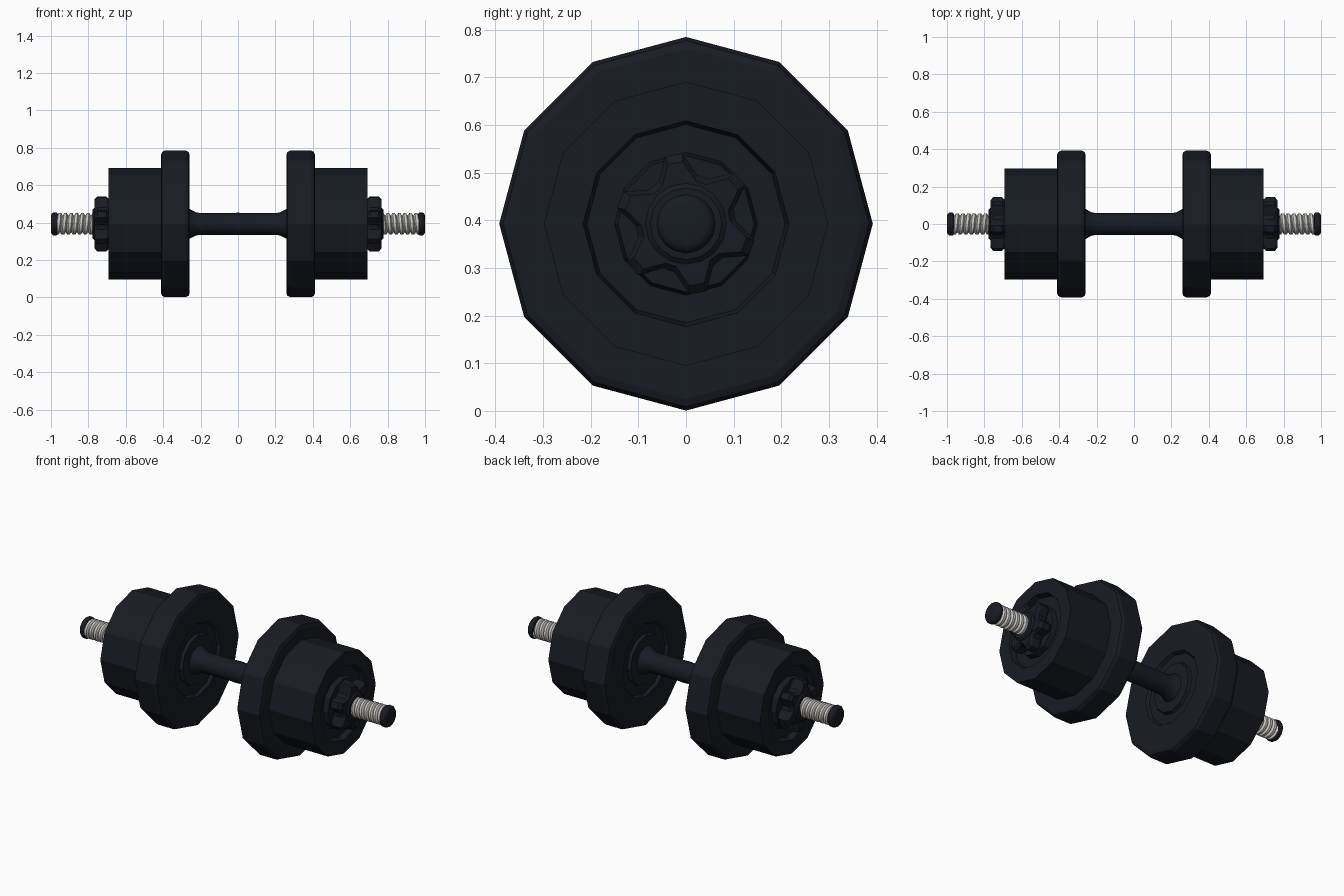
import bpy, bmesh
from math import sin, cos, pi, radians

if "Cube" in bpy.data.objects:
    bpy.data.objects.remove(bpy.data.objects["Cube"])

CZ = 0.393  # height of the bar axis


def material(name, rgb):
    m = bpy.data.materials.new(name)
    m.diffuse_color = (*rgb, 1)
    m.use_nodes = True
    m.node_tree.nodes["Principled BSDF"].inputs["Base Color"].default_value = m.diffuse_color
    return m


BLACK = material("black_iron", (0.009, 0.011, 0.017))
STEEL = material("steel", (0.6, 0.58, 0.55))


def finish(name, bm, mat, mirror=True, smooth=None):
    bmesh.ops.recalc_face_normals(bm, faces=bm.faces)
    me = bpy.data.meshes.new(name)
    bm.to_mesh(me)
    bm.free()
    me.materials.append(mat)
    if smooth:
        for p in me.polygons:
            p.use_smooth = True
        me.set_sharp_from_angle(angle=radians(smooth))
    ob = bpy.data.objects.new(name, me)
    bpy.context.collection.objects.link(ob)
    ob.location.z = CZ
    if mirror:
        mod = ob.modifiers.new("other_end", 'MIRROR')
        mod.use_mirror_merge = False
    return ob


def loft(bm, rings):
    """Skin a list of equal-length vertex loops and cap both ends."""
    loops = [[bm.verts.new(p) for p in ring] for ring in rings]
    n = len(loops[0])
    for a, b in zip(loops, loops[1:]):
        for i in range(n):
            j = (i + 1) % n
            bm.faces.new((a[i], a[j], b[j], b[i]))
    bm.faces.new(loops[0])
    bm.faces.new(loops[-1])


def circle(x, r, n):
    return [(x, r * cos(2 * pi * i / n), r * sin(2 * pi * i / n)) for i in range(n)]


def lathe(name, profile, n, mat, mirror=True, smooth=None):
    bm = bmesh.new()
    loft(bm, [circle(x, r, n) for x, r in profile])
    return finish(name, bm, mat, mirror, smooth)


# Large plates: rounded rim, shallow recess on the inner face
lathe("large_plate", [
    (0.262, 0.05), (0.262, 0.143), (0.28, 0.15), (0.28, 0.205), (0.262, 0.216),
    (0.258, 0.368), (0.264, 0.384), (0.28, 0.392), (0.39, 0.392),
    (0.406, 0.384), (0.412, 0.368), (0.412, 0.05)], 12, BLACK)

# Small plates: square rim, recess on the outer face
lathe("small_plate", [
    (0.405, 0.05), (0.405, 0.298), (0.692, 0.298), (0.692, 0.216), (0.66, 0.208),
    (0.66, 0.15), (0.69, 0.143), (0.69, 0.05)], 12, BLACK)

# Handle with flared collars
lathe("handle", [
    (-0.27, 0.085), (-0.25, 0.075), (-0.225, 0.062), (-0.2, 0.058), (-0.04, 0.058),
    (0, 0.06), (0.04, 0.058), (0.2, 0.058), (0.225, 0.062), (0.25, 0.075),
    (0.27, 0.085)], 16, BLACK, mirror=False, smooth=40)

# Star lock nuts: six blunt lobes with chamfered faces
star = []
for k in range(6):
    tip = 40 + 60 * k
    star += [(tip - 7, 0.148), (tip + 7, 0.148), (tip + 23, 0.105), (tip + 37, 0.105)]
bm = bmesh.new()
loft(bm, [[(x, s * r * cos(radians(a)), s * r * sin(radians(a))) for a, r in star]
          for x, s in ((0.688, 0.88), (0.706, 1), (0.752, 1), (0.768, 0.88))])
finish("star_nut", bm, BLACK)
lathe("nut_collar", [(0.74, 0.085), (0.77, 0.085), (0.778, 0.075), (0.778, 0.04)], 16, BLACK, smooth=30)

# Threaded rod: core plus a helical ridge
lathe("rod_core", [(0.6, 0.046), (0.97, 0.046)], 16, STEEL, smooth=40)
N, PITCH, TURNS = 20, 0.03, 7
bm = bmesh.new()
prev = None
for i in range(N * TURNS + 1):
    a = 2 * pi * i / N
    x0 = 0.75 + PITCH * i / N
    cur = [bm.verts.new((x0 + dx * PITCH, r * cos(a), r * sin(a)))
           for dx, r in ((0, 0.045), (0.25, 0.057), (0.7, 0.057), (0.95, 0.045))]
    if prev:
        for k in range(3):
            bm.faces.new((prev[k], prev[k + 1], cur[k + 1], cur[k]))
    prev = cur
finish("rod_thread", bm, STEEL, smooth=35)

# Rubber end caps
lathe("end_cap", [
    (0.962, 0.045), (0.965, 0.058), (0.972, 0.062), (0.986, 0.062), (0.996, 0.055),
    (1.0, 0.044)], 16, BLACK, smooth=40)
